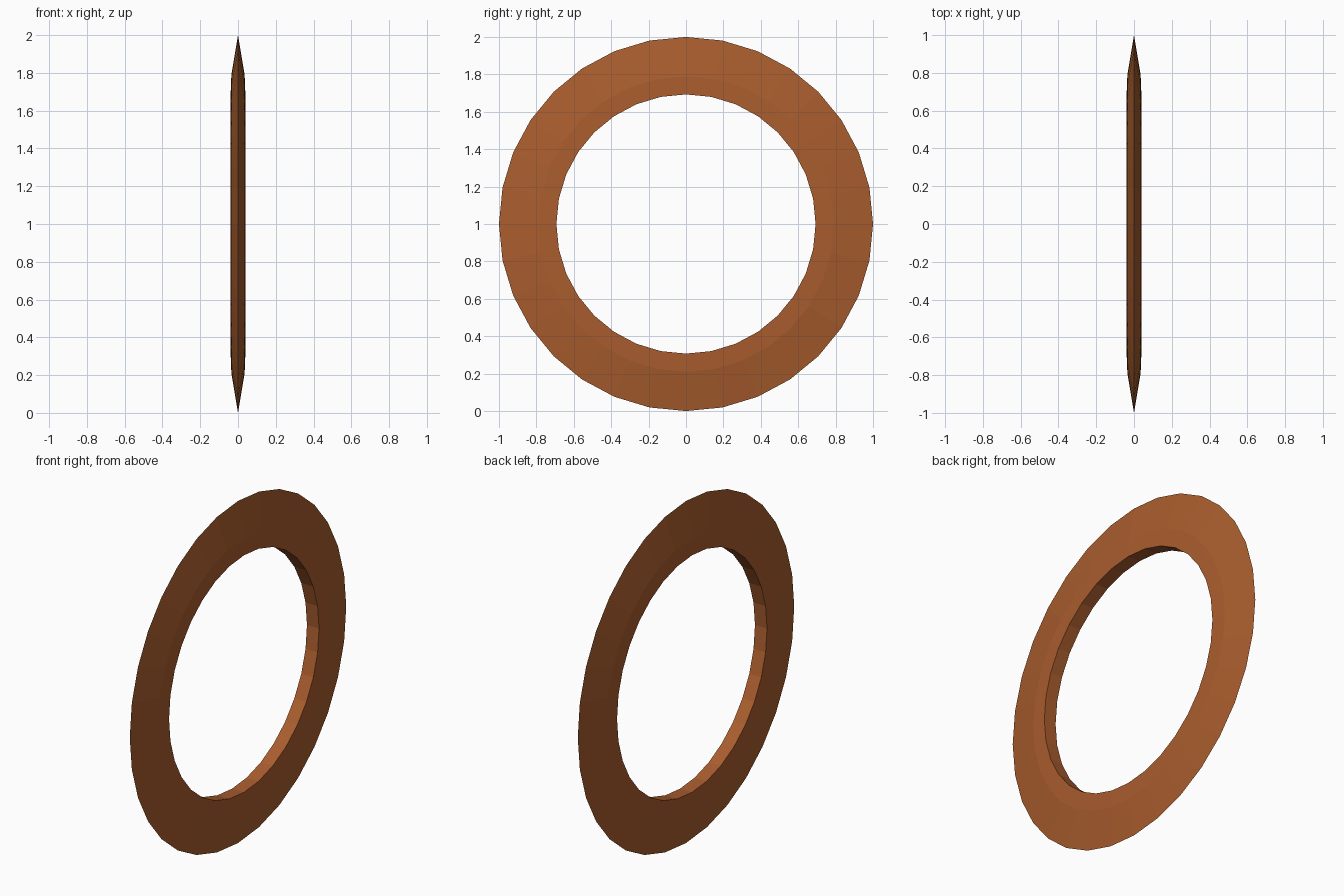
import bpy, bmesh, math

if "Cube" in bpy.data.objects:
    bpy.data.objects.remove(bpy.data.objects["Cube"])

SIDES = 32
# cross-section as (x, radius): sharp outer rim, bevelled flanks, flat bore
PROFILE = [(0, 1.0), (0.035, 0.79), (0.039, 0.693),
           (-0.039, 0.693), (-0.035, 0.79)]

# sweep the cross-section around the x axis
bm = bmesh.new()
rings = []
for i in range(SIDES):
    a = 2 * math.pi * i / SIDES
    rings.append([bm.verts.new((x, r * math.cos(a), 1 + r * math.sin(a)))
                  for x, r in PROFILE])
n = len(PROFILE)
for i in range(SIDES):
    p, q = rings[i], rings[(i + 1) % SIDES]
    for j in range(n):
        k = (j + 1) % n
        bm.faces.new((p[j], p[k], q[k], q[j]))
bmesh.ops.recalc_face_normals(bm, faces=bm.faces)

mesh = bpy.data.meshes.new("ring_blade")
bm.to_mesh(mesh)
bm.free()
ring = bpy.data.objects.new("ring_blade", mesh)
bpy.context.collection.objects.link(ring)

# copper brown colour
mat = bpy.data.materials.new("copper_brown")
mat.diffuse_color = (0.40, 0.11, 0.027, 1)
mat.use_nodes = True
mat.node_tree.nodes["Principled BSDF"].inputs["Base Color"].default_value = mat.diffuse_color
mesh.materials.append(mat)
